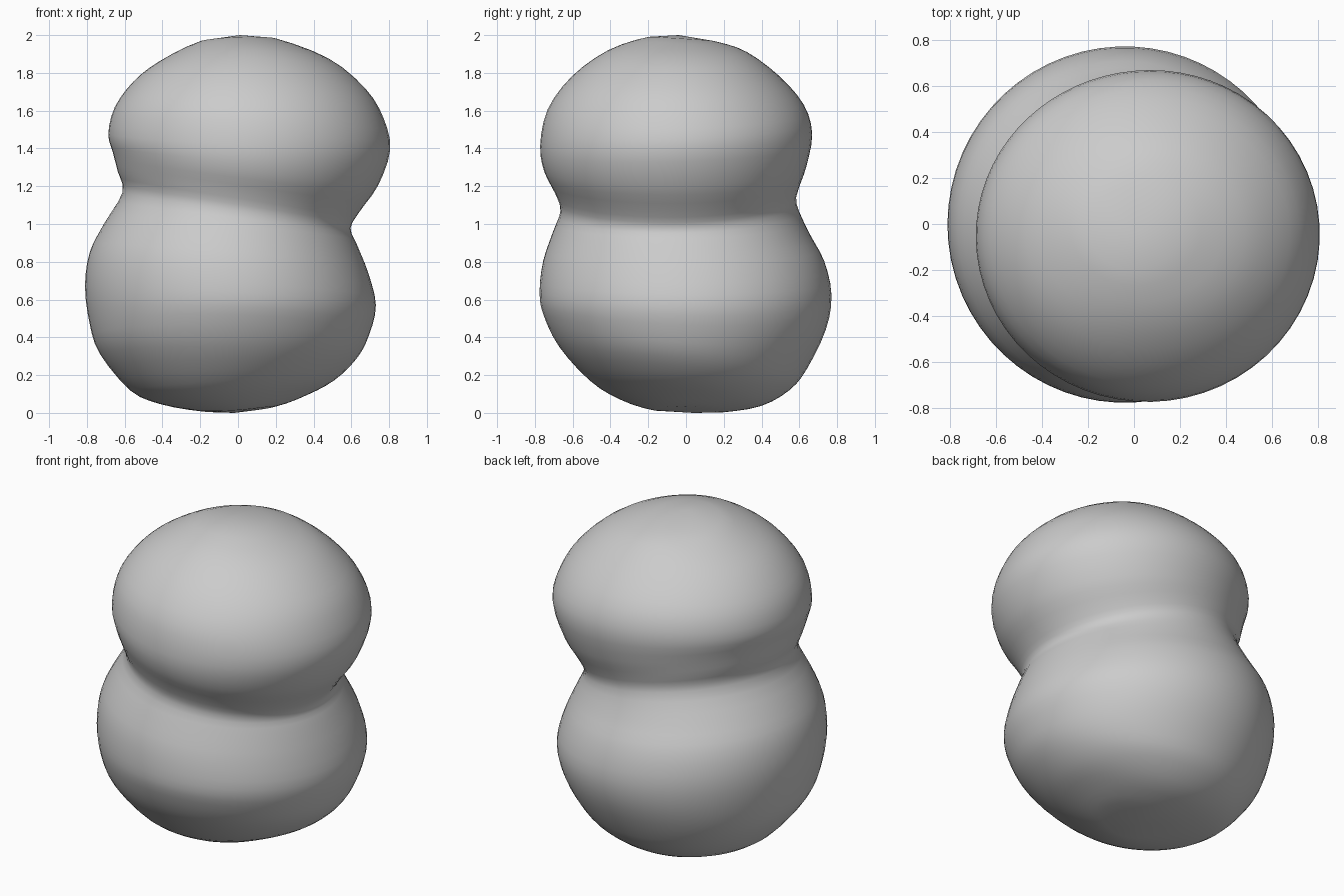
import bpy, bmesh, math
from mathutils import Vector

if "Cube" in bpy.data.objects:
    bpy.data.objects.remove(bpy.data.objects["Cube"])

# Side profiles (radius, height), bottom to top, matched level by level
RIGHT = [(.2, .035), (.37, .10), (.51, .175), (.63, .29), (.695, .415), (.73, .57), (.69, .74), (.63, .89),
         (.595, .98), (.645, 1.07), (.74, 1.205), (.805, 1.395), (.77, 1.56), (.675, 1.715), (.48, 1.875), (.2, 1.98)]
BACK = [(.2, .005), (.40, .04), (.55, .125), (.64, .235), (.74, .44), (.77, .62), (.73, .80), (.65, .95),
        (.585, 1.105), (.60, 1.2), (.635, 1.31), (.665, 1.48), (.62, 1.635), (.49, 1.785), (.32, 1.91), (.16, 1.965)]
LEFT = [(.2, .01), (.415, .05), (.57, .12), (.73, .31), (.785, .47), (.81, .67), (.785, .85), (.71, 1.0),
        (.61, 1.17), (.635, 1.28), (.66, 1.38), (.685, 1.48), (.65, 1.62), (.55, 1.755), (.415, 1.86), (.2, 1.965)]
FRONT = [(.17, .015), (.35, .075), (.51, .175), (.67, .35), (.755, .52), (.775, .64), (.755, .80), (.705, .95),
         (.665, 1.07), (.695, 1.17), (.75, 1.285), (.77, 1.42), (.73, 1.61), (.60, 1.785), (.41, 1.92), (.2, 1.99)]
SIDES, STEPS = 64, 3
BOTTOM, TOP = Vector((-.02, .04, 0)), Vector((.01, -.04, 2.0))


def around(r, b, l, f, a):
    """Smooth blend through the four side values at angle a."""
    return ((r + b + l + f) / 4 + (r - l) / 2 * math.cos(a) + (b - f) / 2 * math.sin(a)
            + (r - b + l - f) / 4 * math.cos(2 * a))


def spline(p, t):
    """Catmull-Rom through four points."""
    return 0.5 * (2 * p[1] + (p[2] - p[0]) * t + (2 * p[0] - 5 * p[1] + 4 * p[2] - p[3]) * t * t
                  + (3 * p[1] - p[0] - 3 * p[2] + p[3]) * t ** 3)


def meridian(a):
    """Points from bottom to top at angle a, without the poles."""
    pts = [BOTTOM]
    for r, b, l, f in zip(RIGHT, BACK, LEFT, FRONT):
        rad = around(r[0], b[0], l[0], f[0], a)
        pts.append(Vector((rad * math.cos(a), rad * math.sin(a), around(r[1], b[1], l[1], f[1], a))))
    pts.append(TOP)
    out = []
    for i in range(1, len(pts) - 2):
        out += [spline(pts[i - 1:i + 3], s / STEPS) for s in range(STEPS)]
    return out + [pts[-2]]


# Two-lobed body
bm = bmesh.new()
cols = [[bm.verts.new(p) for p in meridian(2 * math.pi * k / SIDES)] for k in range(SIDES)]
low, high = bm.verts.new(BOTTOM), bm.verts.new(TOP)
for k in range(SIDES):
    c, d = cols[k], cols[(k + 1) % SIDES]
    bm.faces.new((low, d[0], c[0]))
    bm.faces.new((c[-1], d[-1], high))
    for j in range(len(c) - 1):
        bm.faces.new((c[j], d[j], d[j + 1], c[j + 1]))
for v in bm.verts:
    v.co.z = min(max(v.co.z, 0), 2)
for f in bm.faces:
    f.smooth = True
bmesh.ops.recalc_face_normals(bm, faces=bm.faces)
mesh = bpy.data.meshes.new("two_lobed_body")
bm.to_mesh(mesh)
bm.free()
body = bpy.data.objects.new("two_lobed_body", mesh)
bpy.context.collection.objects.link(body)
